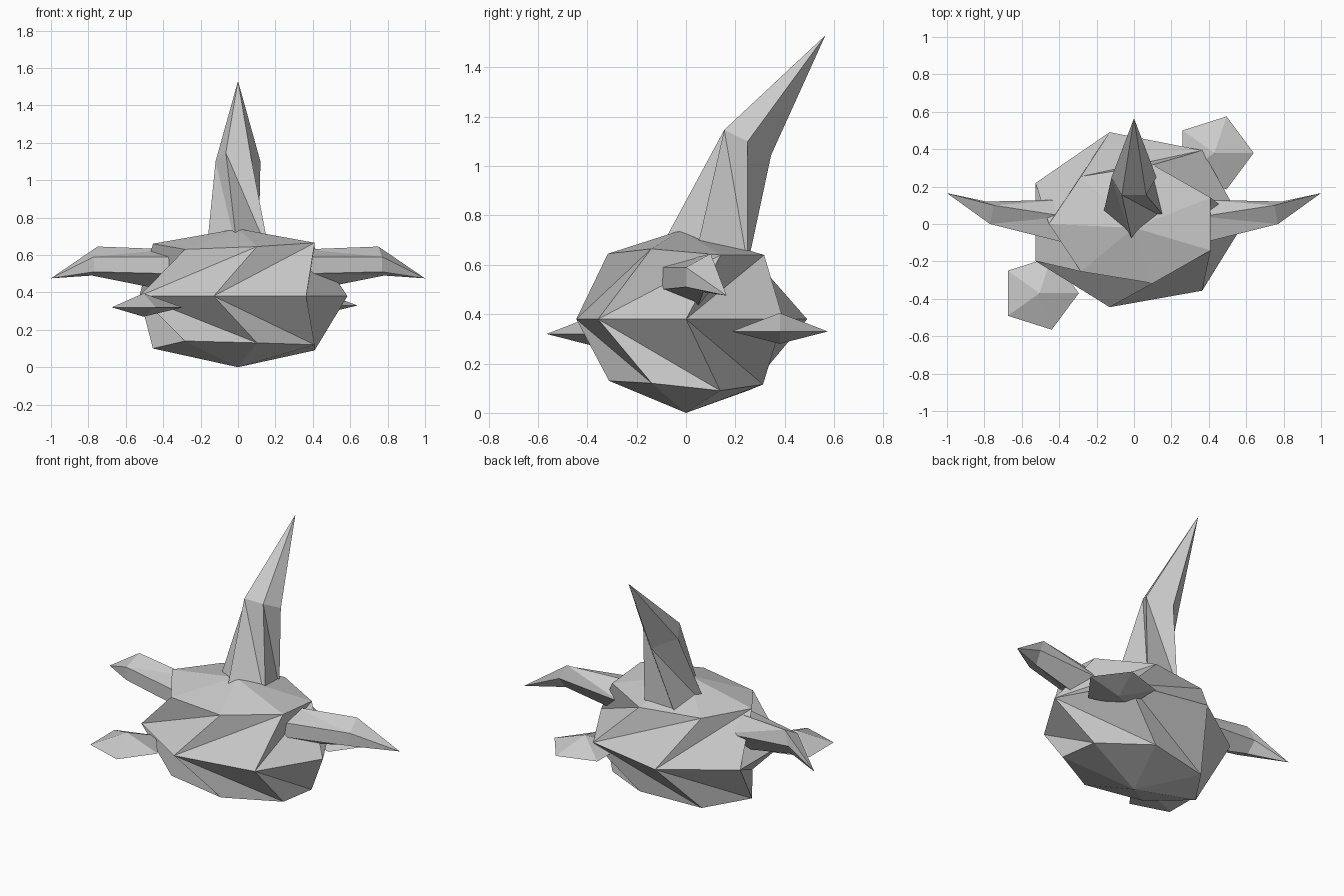
import bpy, bmesh
from math import cos, sin, pi, radians

if "Cube" in bpy.data.objects:
    bpy.data.objects.remove(bpy.data.objects["Cube"])

stone = bpy.data.materials.new("pale grey")
stone.diffuse_color = (0.6, 0.6, 0.6, 1)
stone.use_nodes = True
stone.node_tree.nodes["Principled BSDF"].inputs["Base Color"].default_value = stone.diffuse_color


def make(name, rings, start=None, end=None):
    """Loft rings with a diagonal twist; close each end with a point or a cap.
    Each join is (ring a, ring b): a[i] links to b[i] and b[i+1]."""
    bm = bmesh.new()
    loops = [[bm.verts.new(p) for p in r] for r in rings["points"]]
    for a, b in rings["joins"]:
        a, b, n = loops[a], loops[b], len(loops[a])
        for i in range(n):
            j = (i + 1) % n
            bm.faces.new((a[i], b[j], b[i]))
            bm.faces.new((a[i], a[j], b[j]))
    for loop, tip in ((loops[0], start), (loops[-1], end)):
        if tip is None:
            bm.faces.new(loop)
        else:
            v = bm.verts.new(tip)
            for i in range(len(loop)):
                bm.faces.new((loop[i], loop[(i + 1) % len(loop)], v))
    bmesh.ops.recalc_face_normals(bm, faces=bm.faces)
    me = bpy.data.meshes.new(name)
    bm.to_mesh(me)
    bm.free()
    me.materials.append(stone)
    ob = bpy.data.objects.new(name, me)
    bpy.context.collection.objects.link(ob)
    return ob


def ellipse(n, rx, ry, zs, turn=0.0, cx=0.0, cy=0.0):
    return [(cx + rx * cos(2 * pi * i / n + turn),
             cy + ry * sin(2 * pi * i / n + turn), zs[i % len(zs)]) for i in range(n)]


# Body: seven-sided boulder, upper and lower rings turned half a step
half = pi / 7
low = ellipse(7, 0.455, 0.32, [0.09, 0.115, 0.09, 0.10, 0.14, 0.13, 0.12], half)
mid = ellipse(7, 0.585, 0.475, [0.38])
mid = [(x, y * (0.96 if y < 0 else 1.06), z) for x, y, z in mid]
top = ellipse(7, 0.455, 0.325, [0.64, 0.64, 0.65, 0.66, 0.63, 0.645, 0.665], half)
make("body", {"points": [low, mid, top], "joins": [(1, 0), (1, 2)]},
     (0, 0, 0), (0, -0.02, 0.74))

# Crest horn: five-sided, bent backwards
base = [(0, -0.14, 0.6), (0.17, 0.03, 0.6), (0.11, 0.25, 0.6),
        (-0.11, 0.25, 0.6), (-0.17, 0.03, 0.6)]
bend = [(-0.12, 0.25, 1.1), (-0.065, 0.155, 1.147), (0.065, 0.155, 1.147),
        (0.12, 0.25, 1.1), (0, 0.345, 1.045)]
make("crest_horn", {"points": [base, bend], "joins": [(0, 1)]}, None, (0, 0.565, 1.53))

# Side horns: five-sided, drooping at the tip, mirrored
for name, s in (("right_horn", 1), ("left_horn", -1)):
    base = [(0.37, -0.10, 0.50), (0.37, -0.10, 0.59), (0.36, 0.04, 0.63),
            (0.36, 0.13, 0.53), (0.38, 0.04, 0.41)]
    bend = [(0.78, 0.07, 0.49), (0.77, 0.0, 0.51), (0.77, 0.0, 0.59),
            (0.75, 0.10, 0.645), (0.79, 0.12, 0.56)]
    mirror = lambda pts: [(s * x, y, z) for x, y, z in pts]
    make(name, {"points": [mirror(base), mirror(bend)], "joins": [(0, 1)]},
         None, (s * 1.0, 0.165, 0.475))

# Flat side fins: pentagonal double pyramids on opposite corners
for name, cx, cy, z in (("front_fin", -0.505, -0.37, 0.32), ("back_fin", 0.43, 0.38, 0.33)):
    ring = ellipse(5, 0.21, 0.205, [z], 0, cx, cy)
    make(name, {"points": [ring], "joins": []},
         (cx, cy, z - 0.05), (cx, cy, z + 0.075))
